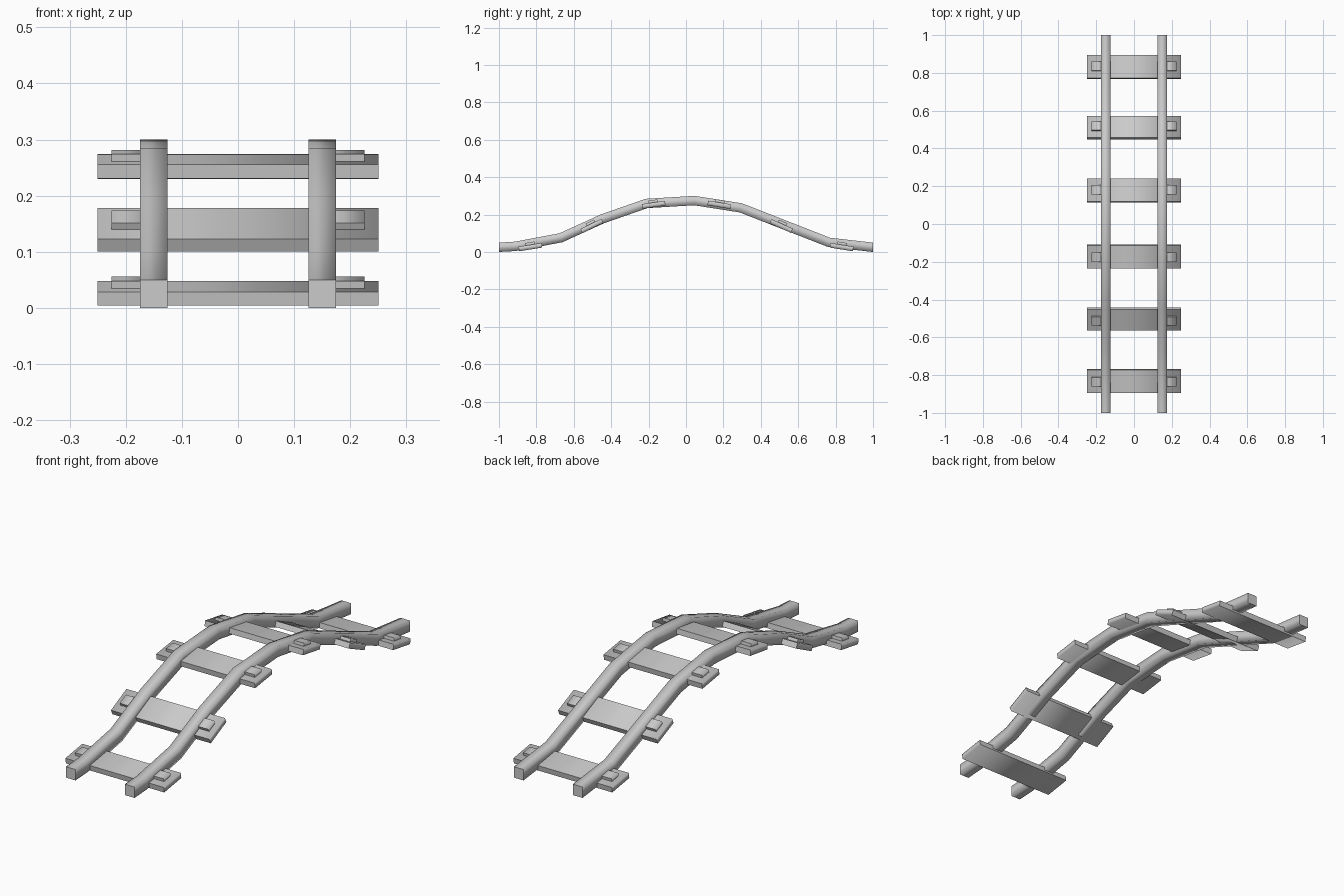
import bpy, math
from mathutils import Matrix, Vector

if "Cube" in bpy.data.objects:
    bpy.data.objects.remove(bpy.data.objects["Cube"])

# top edge of the rail, as (y, z)
TOP = [(-1.0, .05), (-.915, .055), (-.676, .1), (-.457, .2), (-.216, .284),
       (.045, .3), (.30, .26), (.53, .17), (.77, .076), (1.0, .05)]
# sleepers as (y, z, slope in degrees)
SLEEPERS = [(-.832, .026, 9), (-.503, .139, 26), (-.173, .252, 8),
            (.178, .252, -9), (.509, .139, -24), (.832, .026, -9)]
THICK = .05


def make(name, verts, faces, flat):
    """Mesh whose faces are smooth, except those listed in flat."""
    me = bpy.data.meshes.new(name)
    me.from_pydata(verts, [], faces)
    for p in me.polygons:
        p.use_smooth = p.index not in flat
    ob = bpy.data.objects.new(name, me)
    bpy.context.collection.objects.link(ob)
    return ob


def sweep(name, rings):
    """Skin four-cornered rings, with flat caps at both ends."""
    n = len(rings)
    verts = [v for r in rings for v in r]
    faces = [(0, 1, 2, 3), tuple(4 * (n - 1) + k for k in (3, 2, 1, 0))]
    for i in range(n - 1):
        for k in range(4):
            a, b = 4 * i + k, 4 * i + (k + 1) % 4
            faces.append((b, a, a + 4, b + 4))
    return make(name, verts, faces, (0, 1))


def box(name, x0, x1, depth, z0, z1, place):
    rings = [[(x0, y, z0), (x1, y, z0), (x1, y, z1), (x0, y, z1)]
             for y in (-depth / 2, depth / 2)]
    ob = sweep(name, rings)
    ob.matrix_world = place
    return ob


# bottom edge of the rail: mitred offset of the top edge
pts = [Vector(p) for p in TOP]
bottom = []
for i, p in enumerate(pts):
    if i in (0, len(pts) - 1):
        bottom.append(p - Vector((0, THICK)))
        continue
    d0, d1 = (p - pts[i - 1]).normalized(), (pts[i + 1] - p).normalized()
    t = (d0 + d1).normalized()
    bottom.append(p + Vector((t.y, -t.x)) * THICK / t.dot(d0))

# rails
for side, cx in (("left", -.15), ("right", .15)):
    a, b = cx - .0247, cx + .0247
    sweep("rail_" + side, [[(a, q.x, q.y), (b, q.x, q.y), (b, p.x, p.y), (a, p.x, p.y)]
                           for p, q in zip(pts, bottom)])

# sleepers with a fixing plate outside each rail
for i, (y, z, deg) in enumerate(SLEEPERS, 1):
    place = Matrix.Translation((0, y, z)) @ Matrix.Rotation(math.radians(deg), 4, 'X')
    box(f"sleeper_{i}", -.25, .25, .125, -.0125, .0125, place)
    box(f"plate_left_{i}", -.225, -.15, .05, 0, .026, place)
    box(f"plate_right_{i}", .15, .225, .05, 0, .026, place)
